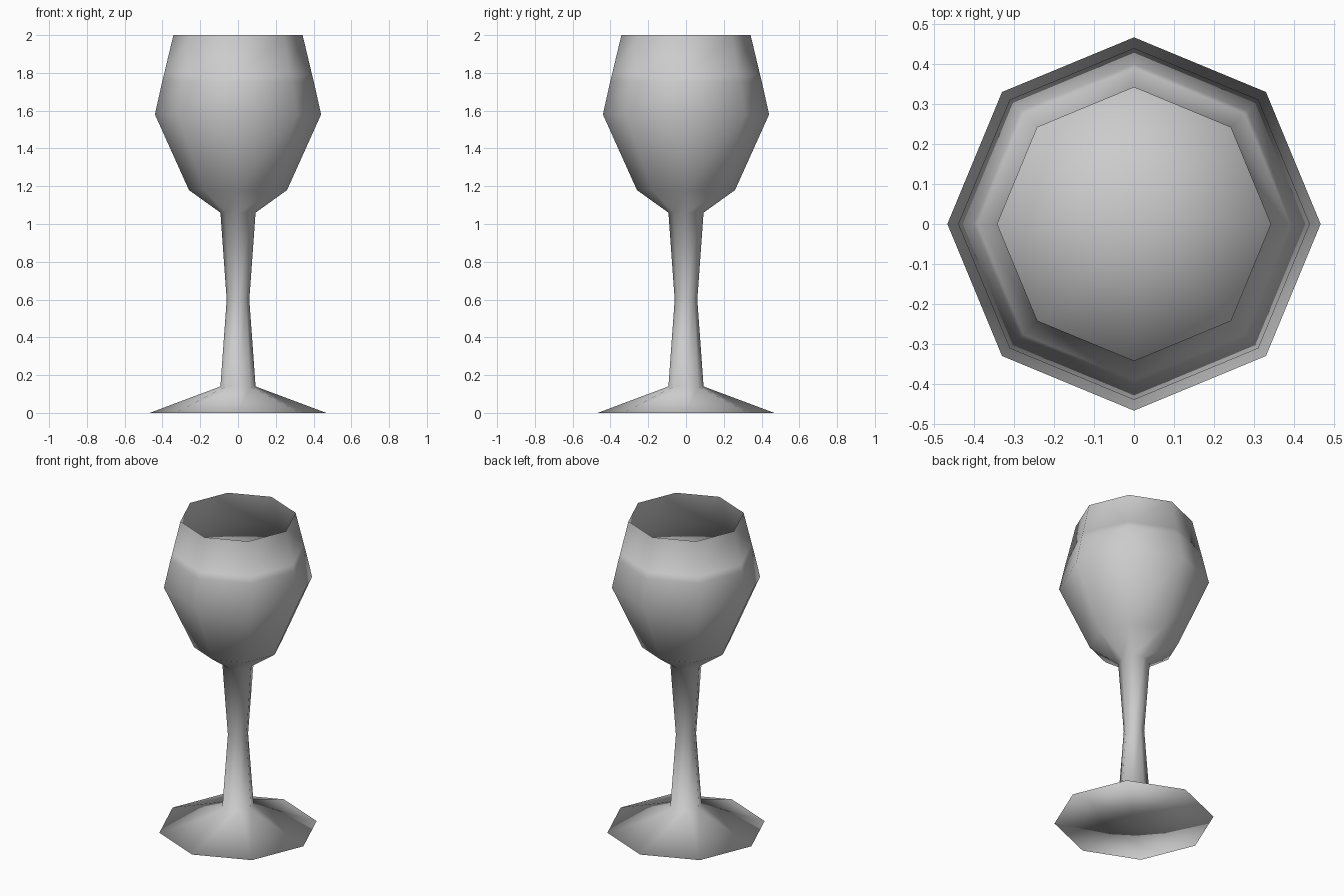
import bpy
import bmesh
import math

if "Cube" in bpy.data.objects:
    bpy.data.objects.remove(bpy.data.objects["Cube"])

SIDES = 8
bm = bmesh.new()


def ring(r, z):
    step = 2 * math.pi / SIDES
    return [bm.verts.new((r * math.cos(i * step), r * math.sin(i * step), z))
            for i in range(SIDES)]


def bridge(a, b):
    for i in range(SIDES):
        j = (i + 1) % SIDES
        bm.faces.new((a[i], a[j], b[j], b[i]))


def fan(loop, z, up):
    c = bm.verts.new((0, 0, z))
    for i in range(SIDES):
        p, q = loop[i], loop[(i + 1) % SIDES]
        bm.faces.new((p, q, c) if up else (q, p, c))


# Foot, stem, bowl and thin rim, from the floor upward
profile = [(0.467, 0.0), (0.093, 0.14), (0.06, 0.6), (0.093, 1.06),
           (0.26, 1.18), (0.44, 1.58), (0.401, 1.755), (0.391, 1.795),
           (0.342, 2.0)]
rings = [ring(r, z) for r, z in profile]
for lower, upper in zip(rings, rings[1:]):
    bridge(lower, upper)

# Underside of the foot
fan(rings[0], 0.0, False)
# Liquid surface, welded to the bowl wall
fan(rings[7], 1.795, True)

for f in bm.faces:
    f.smooth = True
mesh = bpy.data.meshes.new("wine_glass")
bm.to_mesh(mesh)
bm.free()
bpy.context.collection.objects.link(bpy.data.objects.new("wine_glass", mesh))
